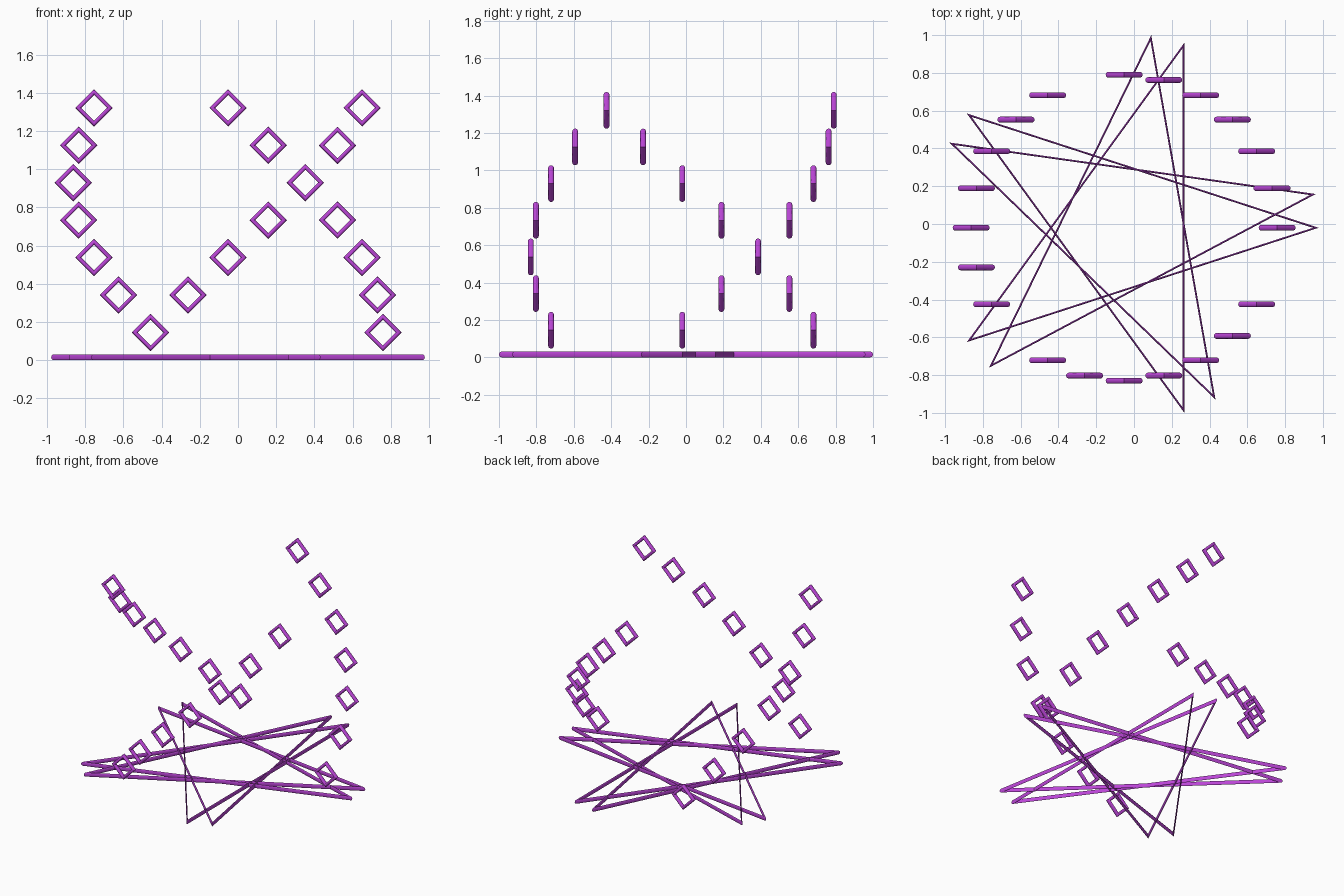
import bpy, bmesh
from math import cos, sin, pi, radians
from mathutils import Vector

if "Cube" in bpy.data.objects:
    bpy.data.objects.remove(bpy.data.objects["Cube"])

CX, CY = -0.052, -0.02      # axis of the star and the helices
TUBE = 0.0155               # tube radius

mat = bpy.data.materials.new("purple")
mat.diffuse_color = (0.5, 0.06, 0.68, 1)
mat.use_nodes = True
mat.node_tree.nodes["Principled BSDF"].inputs["Base Color"].default_value = mat.diffuse_color


def star_tube(name, points, step, radius, centre, u, v, start=0.0, sides=16):
    """Tube through every step-th corner of a regular polygon in plane u, v."""
    u, v = Vector(u), Vector(v)
    normal = u.cross(v)
    bm = bmesh.new()
    rings = []
    for i in range(points):
        a = start + 2 * pi * step * i / points
        out = u * cos(a) + v * sin(a)
        rings.append([bm.verts.new(Vector(centre) + out * (radius + TUBE * cos(t)) + normal * TUBE * sin(t))
                      for t in (2 * pi * k / sides for k in range(sides))])
    for i in range(points):
        a, b = rings[i], rings[(i + 1) % points]
        for k in range(sides):
            n = (k + 1) % sides
            bm.faces.new((a[k], b[k], b[n], a[n]))
    bmesh.ops.recalc_face_normals(bm, faces=bm.faces)
    mesh = bpy.data.meshes.new(name)
    bm.to_mesh(mesh)
    bm.free()
    mesh.materials.append(mat)
    obj = bpy.data.objects.new(name, mesh)
    bpy.context.collection.objects.link(obj)
    bpy.ops.object.select_all(action='DESELECT')
    obj.select_set(True)
    bpy.context.view_layer.objects.active = obj
    bpy.ops.object.shade_smooth_by_angle(angle=radians(35))
    return obj


# Two flat five-pointed stars on the floor, turned 10 degrees apart
for n in range(2):
    star_tube(f"base_star_{n + 1}", 5, 2, 1.0145, (CX, CY, TUBE),
              (1, 0, 0), (0, 1, 0), radians(10 * n))

# Three rising helices of upright diamond rings
for strand in range(3):
    for level in range(7):
        a = radians(120 * strand + 15 * level)
        pos = (CX + 0.81 * cos(a), CY + 0.81 * sin(a), 0.145 + 0.196 * level)
        star_tube(f"diamond_ring_{strand + 1}_{level + 1}", 4, 1, 0.0825, pos,
                  (1, 0, 0), (0, 0, 1))
